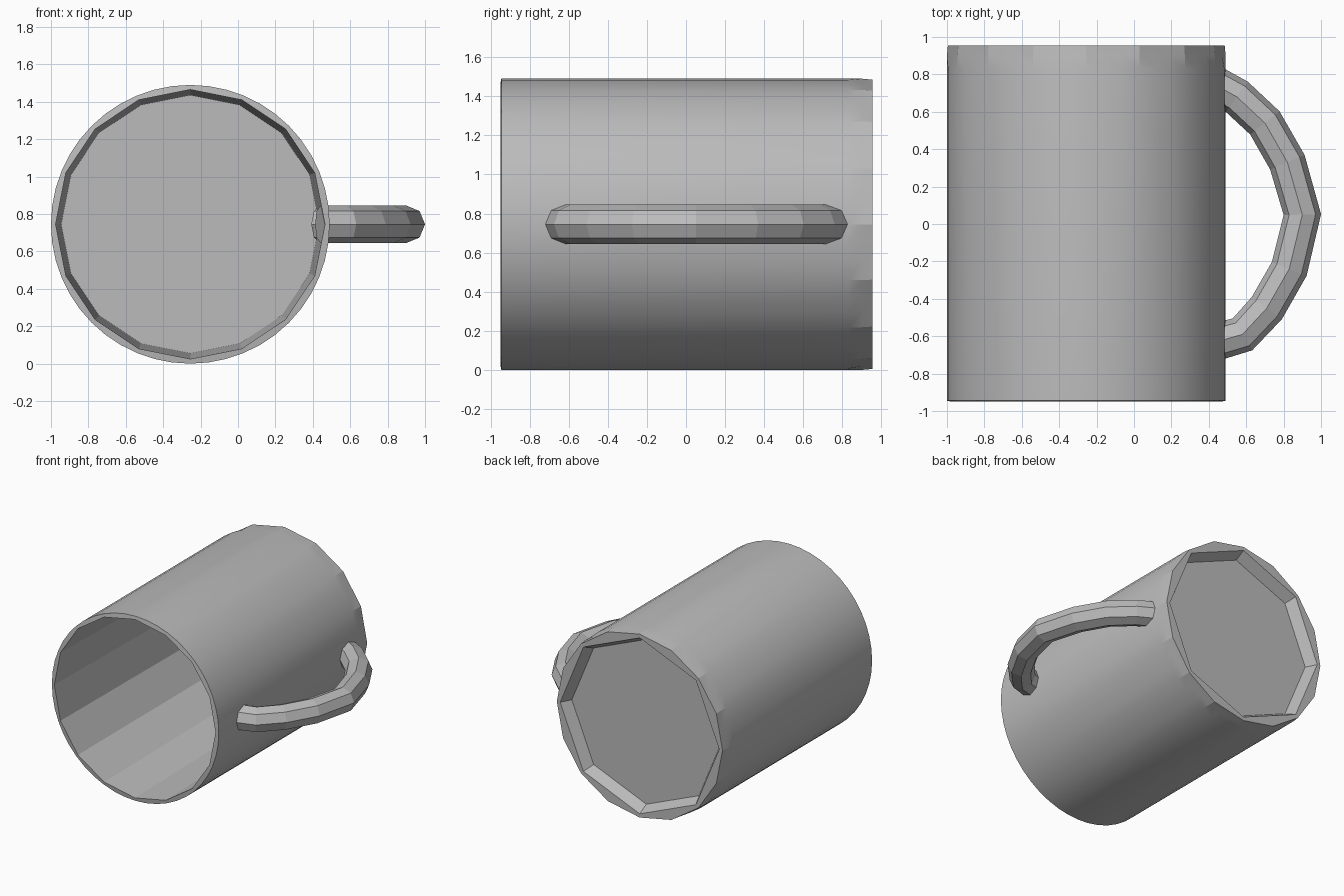
import bpy, bmesh, math

cube = bpy.data.objects.get("Cube")
if cube:
    bpy.data.objects.remove(cube)

grey = bpy.data.materials.new("mid grey")
grey.use_nodes = True
colour = (0.5, 0.5, 0.5, 1)
grey.diffuse_color = colour
grey.node_tree.nodes["Principled BSDF"].inputs["Base Color"].default_value = colour

CX, CZ, SEGS = -0.255, 0.745, 48


def ring(bm, radius, y, sides):
    """Ring around the y axis whose points lie on a polygon with the given sides."""
    half = math.pi / sides
    verts = []
    for i in range(SEGS):
        a = math.tau * i / SEGS
        r = radius * math.cos(half) / math.cos(a % (2 * half) - half)
        verts.append(bm.verts.new((CX + r * math.cos(a), y, CZ + r * math.sin(a))))
    return verts


# Mug body: from the inner floor, over the lip, along the wall to the foot recess
profile = [
    (0.69, 0.82, 16),
    (0.72, -0.95, 16),
    (0.745, -0.945, SEGS),
    (0.745, 0.83, SEGS),
    (0.745, 0.90, 16),
    (0.74, 0.955, 16),
    (0.71, 0.955, 8),
    (0.665, 0.87, 8),
]
bm = bmesh.new()
rings = [ring(bm, *p) for p in profile]
for k, (a, b) in enumerate(zip(rings, rings[1:])):
    for i in range(SEGS):
        j = (i + 1) % SEGS
        face = bm.faces.new((a[i], a[j], b[j], b[i]))
        face.smooth = k == 2
bm.faces.new(rings[0])
bm.faces.new(rings[-1])
bmesh.ops.recalc_face_normals(bm, faces=bm.faces)
mesh = bpy.data.meshes.new("mug_body")
bm.to_mesh(mesh)
bm.free()
mesh.materials.append(grey)
body = bpy.data.objects.new("mug_body", mesh)
bpy.context.collection.objects.link(body)
bpy.context.view_layer.objects.active = body
body.select_set(True)
bpy.ops.object.shade_smooth_by_angle(angle=math.radians(12))

# Handle: faceted tube swept along a bowed path
path = [(0.44, 0.74), (0.55, 0.68), (0.70, 0.54), (0.82, 0.33), (0.90, 0.05),
        (0.83, -0.24), (0.71, -0.45), (0.58, -0.59), (0.44, -0.63)]
curve = bpy.data.curves.new("handle", "CURVE")
curve.dimensions = "3D"
curve.twist_mode = "Z_UP"
curve.bevel_depth = 0.1
curve.bevel_resolution = 2
curve.use_fill_caps = True
spline = curve.splines.new("POLY")
spline.points.add(len(path) - 1)
for point, (x, y) in zip(spline.points, path):
    point.co = (x, y, CZ, 1)
spline.use_smooth = False
curve.materials.append(grey)
handle = bpy.data.objects.new("handle", curve)
bpy.context.collection.objects.link(handle)
bpy.ops.object.select_all(action="DESELECT")
handle.select_set(True)
bpy.context.view_layer.objects.active = handle
bpy.ops.object.convert(target="MESH")
